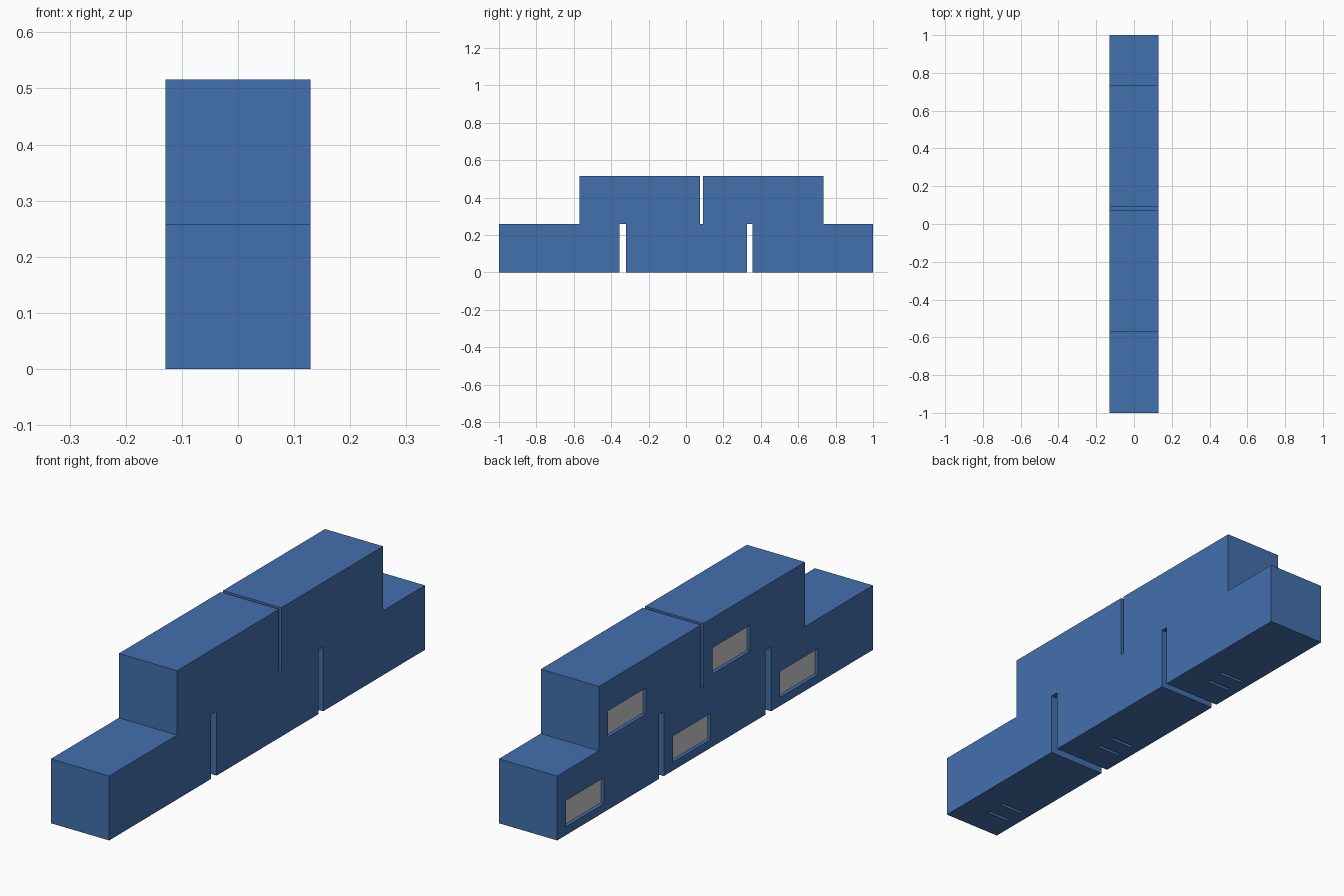
import bpy

if "Cube" in bpy.data.objects:
    bpy.data.objects.remove(bpy.data.objects["Cube"])

W, L, H = 0.258, 0.645, 0.258      # one crate: x, y, z
blue = bpy.data.materials.new("blue_crate")
blue.diffuse_color = (0.055, 0.16, 0.42, 1)
blue.use_nodes = True
blue.node_tree.nodes["Principled BSDF"].inputs["Base Color"].default_value = blue.diffuse_color


def box(name, lo, hi):
    bpy.ops.mesh.primitive_cube_add(size=1)
    ob = bpy.context.object
    ob.name = name
    for v in ob.data.vertices:
        v.co = [a if c < 0 else b for a, b, c in zip(lo, hi, v.co)]
    return ob


def cut(target, lo, hi):
    cutter = box("cutter", lo, hi)
    mod = target.modifiers.new("cut", 'BOOLEAN')
    mod.operation, mod.solver, mod.object = 'DIFFERENCE', 'EXACT', cutter
    bpy.context.view_layer.objects.active = target
    bpy.ops.object.modifier_apply(modifier=mod.name)
    bpy.data.objects.remove(cutter)


# Master crate: origin at the bottom centre
crate = box("crate_1", (-W / 2, -L / 2, 0), (W / 2, L / 2, H))
crate.data.materials.append(blue)

# Window recess on the left side, near the back end
y0, y1, z0, z1 = L / 2 - 0.297, L / 2 - 0.057, 0.034, 0.138
cut(crate, (-W, y0, z0), (-W / 2 + 0.018, y1, z1))

# Two narrow slots in the underside
for d in (0.435, 0.515):
    y = L / 2 - d
    cut(crate, (-0.09, y - 0.014, -0.1), (0.016, y, 0.014))

# Grey panel at the bottom of the recess
panel = box("window_panel_1", (-W / 2 + 0.014, y0, z0), (-W / 2 + 0.02, y1, z1))

# Stack: three crates below, two above
spots = [(-0.6775, 0), (0.0025, 0), (0.6775, 0), (-0.2475, H), (0.4125, H)]
for i, (y, z) in enumerate(spots, 1):
    for part, stem in ((crate, "crate"), (panel, "window_panel")):
        ob = part
        if i > 1:
            ob = bpy.data.objects.new(f"{stem}_{i}", part.data)
            bpy.context.collection.objects.link(ob)
        ob.location = (0, y, z)
